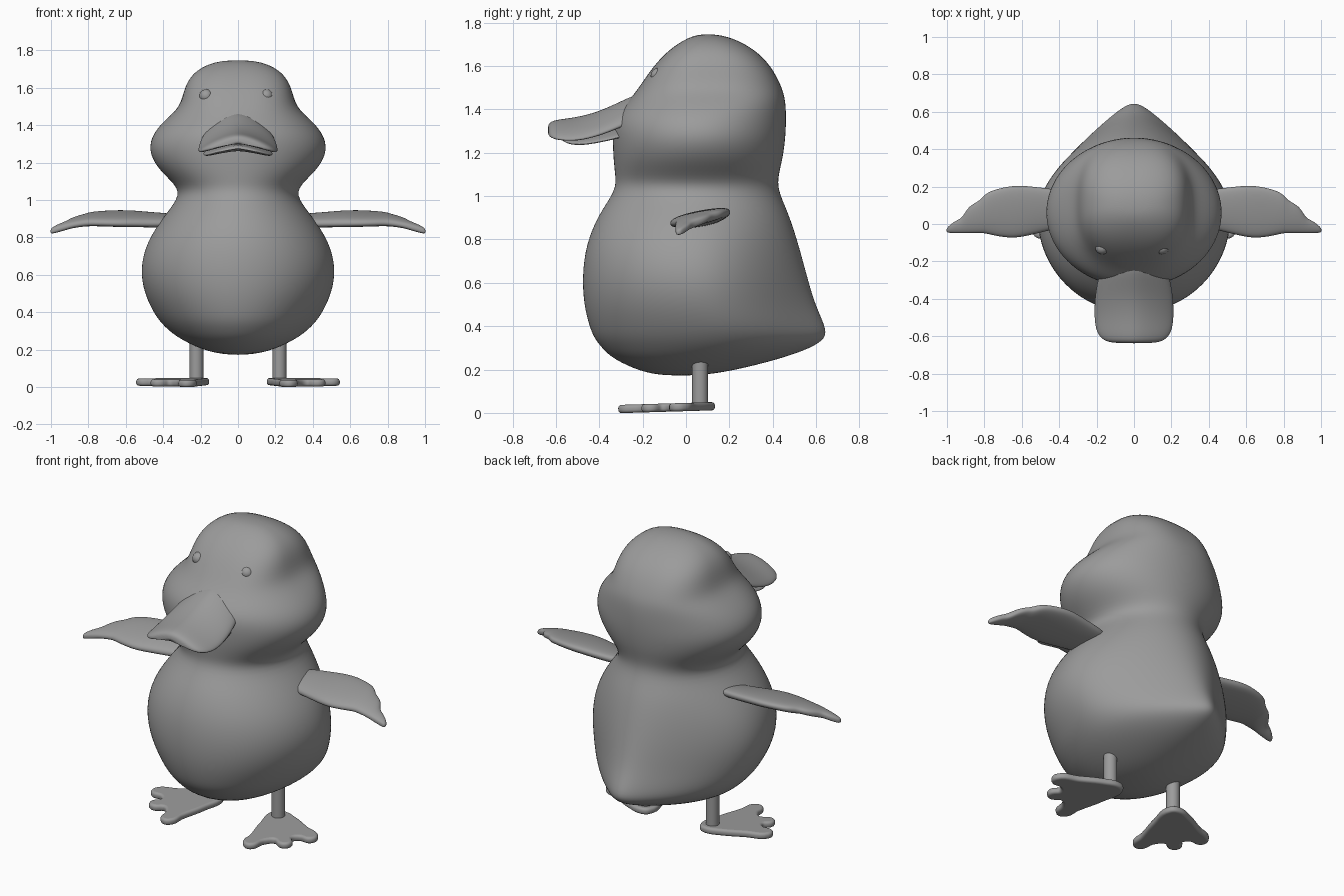
import bpy, bmesh, math

if "Cube" in bpy.data.objects:
    bpy.data.objects.remove(bpy.data.objects["Cube"])

grey = bpy.data.materials.new("plain grey")
grey.use_nodes = True
GREY = (0.33, 0.33, 0.33, 1)
grey.diffuse_color = GREY
grey.node_tree.nodes["Principled BSDF"].inputs["Base Color"].default_value = GREY


def spow(v, p):
    return math.copysign(abs(v) ** p, v)


def loft(name, rings):
    """Skin a list of equal-length point rings into a closed smooth object."""
    bm = bmesh.new()
    rows = [[bm.verts.new(p) for p in ring] for ring in rings]
    n = len(rows[0])
    for a, b in zip(rows, rows[1:]):
        for i in range(n):
            j = (i + 1) % n
            bm.faces.new((a[i], a[j], b[j], b[i]))
    bm.faces.new(rows[0])
    bm.faces.new(rows[-1])
    bmesh.ops.recalc_face_normals(bm, faces=bm.faces)
    for f in bm.faces:
        f.smooth = True
    mesh = bpy.data.meshes.new(name)
    bm.to_mesh(mesh)
    bm.free()
    mesh.materials.append(grey)
    ob = bpy.data.objects.new(name, mesh)
    bpy.context.collection.objects.link(ob)
    sub = ob.modifiers.new("smooth", 'SUBSURF')
    sub.levels = sub.render_levels = 2


def angles(n):
    return [2 * math.pi * i / n for i in range(n)]


# Body and head: height, half width, front, back, tail pinch, squareness
body_rows = [
    (.172, .05, -.1, .05, 0, 1), (.19, .17, -.21, .2, 0, 1),
    (.25, .3, -.34, .44, .25, 1), (.3, .37, -.39, .58, .45, 1),
    (.345, .415, -.425, .65, .55, 1), (.4, .455, -.448, .645, .58, 1),
    (.5, .503, -.473, .597, .5, 1), (.63, .527, -.481, .56, .4, 1),
    (.78, .49, -.463, .52, .27, 1), (.92, .392, -.403, .475, .1, 1),
    (1.03, .302, -.322, .423, 0, 1), (1.1, .355, -.328, .428, 0, 1),
    (1.17, .432, -.336, .447, 0, 1), (1.265, .482, -.34, .46, 0, 1),
    (1.36, .456, -.337, .464, 0, 1), (1.44, .378, -.265, .46, 0, .9),
    (1.5, .308, -.218, .445, 0, .78), (1.6, .288, -.152, .395, 0, .75),
    (1.68, .243, -.075, .315, 0, .8), (1.733, .15, .01, .21, 0, .9),
    (1.747, .05, .07, .13, 0, 1),
]


def body_ring(z, hw, front, back, pinch, sq):
    mid = min((front + back) / 2, .1)
    ring = []
    for t in angles(40):
        s = spow(math.sin(t), sq)
        x = hw * spow(math.cos(t), sq)
        if s > 0:
            ring.append((x * (1 - pinch * s * s), mid + (back - mid) * s, z))
        else:
            ring.append((x, mid - (front - mid) * s, z))
    return ring


loft("body_and_head", [body_ring(*r) for r in body_rows])


# Bill: depth, half width, top height, thickness, droop of the sides
def bill_ring(y, hw, top, thick, droop):
    return [(hw * math.cos(t), y,
             top - thick / 2 - droop * abs(math.cos(t)) ** 1.5
             + thick / 2 * spow(math.sin(t), .8)) for t in angles(24)]


upper = [(-.18, .16, 1.497, .08, .08), (-.3, .197, 1.441, .08, .075),
         (-.4, .212, 1.394, .07, .075), (-.5, .215, 1.368, .06, .08),
         (-.58, .203, 1.358, .055, .07), (-.625, .165, 1.348, .05, .05),
         (-.638, .1, 1.325, .02, .025)]
lower = [(-.2, .15, 1.35, .04, .03), (-.35, .185, 1.325, .04, .045),
         (-.48, .19, 1.3, .04, .045), (-.55, .155, 1.293, .03, .035),
         (-.58, .08, 1.29, .01, .02)]
loft("upper_bill", [bill_ring(*r) for r in upper])
loft("lower_bill", [bill_ring(*r) for r in lower])

# Wings: reach, leading edge, trailing edge, height, thickness
wing_rows = [(.3, 0, .17, .885, .06), (.45, -.035, .19, .89, .065),
             (.55, -.06, .203, .897, .07), (.64, -.08, .21, .9, .068),
             (.74, -.066, .188, .9, .062), (.795, -.05, .165, .898, .06),
             (.825, -.05, .125, .895, .055), (.86, -.05, .11, .89, .052),
             (.895, -.05, .08, .883, .048), (.92, -.05, .03, .876, .045),
             (.955, -.05, .018, .866, .042), (.99, -.048, -.01, .855, .035),
             (1.003, -.042, -.025, .85, .02)]


def wing_ring(side, x, lead, trail, z, thick):
    mid, half = (lead + trail) / 2, (trail - lead) / 2
    ring = []
    for t in angles(20):
        y = mid + half * math.cos(t)
        ring.append((side * x, y, z + .19 * (y - .06) + thick / 2 * spow(math.sin(t), .7)))
    return ring


# Webbed feet: outline from the heel around the three toes
web = [(.18, .1), (.195, -.05), (.235, -.2), (.25, -.285), (.285, -.295),
       (.315, -.21), (.365, -.165), (.43, -.19), (.452, -.165), (.42, -.11),
       (.45, -.065), (.52, -.055), (.526, -.02), (.42, .035), (.3, .095), (.215, .118)]


def make_foot(name, side):
    cu = bpy.data.curves.new(name, 'CURVE')
    cu.dimensions = '2D'
    cu.fill_mode = 'BOTH'
    cu.extrude, cu.bevel_depth, cu.bevel_resolution = .004, .015, 3
    sp = cu.splines.new('BEZIER')
    sp.bezier_points.add(len(web) - 1)
    for p, (x, y) in zip(sp.bezier_points, web):
        p.co = (side * x, y, 0)
        p.handle_left_type = p.handle_right_type = 'AUTO'
    sp.use_cyclic_u = True
    sp.resolution_u = 6
    cu.materials.append(grey)
    ob = bpy.data.objects.new(name, cu)
    # The heel sits a little higher than the toes
    ob.location.z = .027
    ob.rotation_euler.x = .03
    bpy.context.collection.objects.link(ob)


for label, side, eye_x in (("left", 1, .15), ("right", -1, -.17)):
    loft(label + "_wing", [wing_ring(side, *r) for r in wing_rows])
    make_foot(label + "_foot", side)
    # Leg
    bpy.ops.mesh.primitive_cylinder_add(vertices=24, radius=.037, depth=.33,
                                        location=(side * .222, .065, .19))
    leg = bpy.context.object
    leg.name = label + "_leg"
    # Eye
    bpy.ops.mesh.primitive_uv_sphere_add(segments=20, ring_count=12, radius=.037,
                                         location=(eye_x, -.126, 1.555))
    eye = bpy.context.object
    eye.name = label + "_eye"
    for ob in (leg, eye):
        ob.data.materials.append(grey)
        bpy.ops.object.select_all(action='DESELECT')
        ob.select_set(True)
        bpy.context.view_layer.objects.active = ob
        bpy.ops.object.shade_smooth_by_angle()
